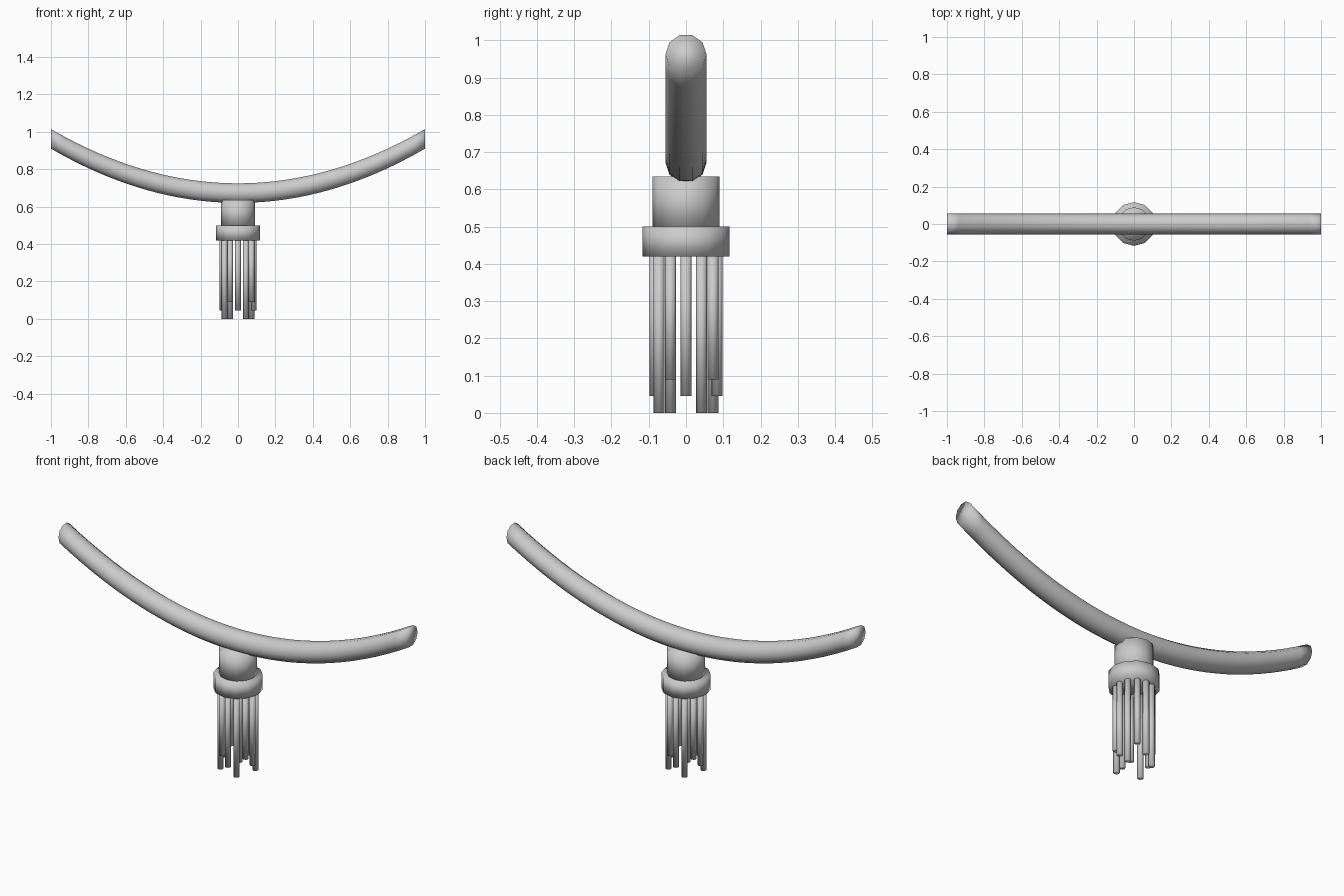
import bpy, bmesh, math

if "Cube" in bpy.data.objects:
    bpy.data.objects.remove(bpy.data.objects["Cube"])

mat = bpy.data.materials.new("light grey")
mat.diffuse_color = (0.6, 0.6, 0.6, 1)
mat.use_nodes = True
mat.node_tree.nodes["Principled BSDF"].inputs["Base Color"].default_value = mat.diffuse_color


def loft(name, rings):
    """Skin a list of closed rings, cap both ends and shade smooth."""
    bm = bmesh.new()
    loops = [[bm.verts.new(p) for p in ring] for ring in rings]
    n = len(loops[0])
    for a, b in zip(loops, loops[1:]):
        for i in range(n):
            j = (i + 1) % n
            bm.faces.new((a[i], a[j], b[j], b[i]))
    bm.faces.new(loops[0])
    bm.faces.new(loops[-1])
    bmesh.ops.recalc_face_normals(bm, faces=bm.faces)
    for f in bm.faces:
        f.smooth = True
    me = bpy.data.meshes.new(name)
    bm.to_mesh(me)
    bm.free()
    me.materials.append(mat)
    ob = bpy.data.objects.new(name, me)
    bpy.context.collection.objects.link(ob)
    return ob


def circle(n, r):
    return [(r * math.cos(2 * math.pi * i / n), r * math.sin(2 * math.pi * i / n))
            for i in range(n)]


def post(name, x, y, r, z0, z1, sides):
    return loft(name, [[(x + a, y + b, z) for a, b in circle(sides, r)] for z in (z0, z1)])


# curved crossbar: upright ten-sided sections following a parabola
steps = 32
xs = [-1 + 2 * k / steps for k in range(steps + 1)]
loft("curved_bar", [[(x, a, 0.672 + 0.29 * x * x + b) for a, b in circle(10, 0.055)] for x in xs])

# neck and collar under the bar
post("neck", 0, 0, 0.09, 0.49, 0.635, 12)
post("collar", 0, 0, 0.117, 0.42, 0.50, 12)

# hanging strands in three repeating lengths
for i, (x, y) in enumerate(circle(12, 0.0835)):
    post(f"strand_{i + 1}", x, y, 0.015, (0.045, 0.0, 0.09)[i % 3], 0.43, 8)
